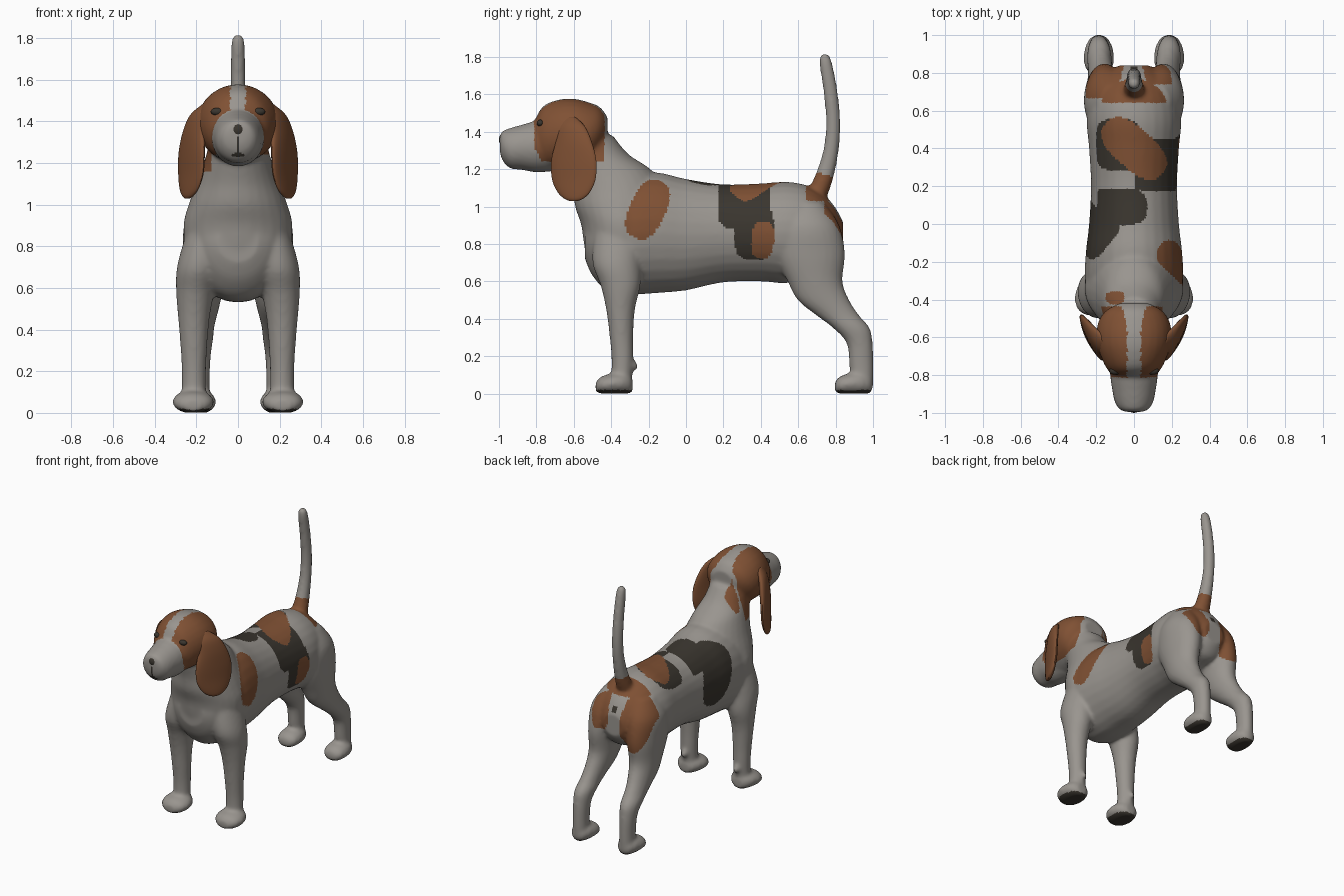
import bpy, bmesh, math
from mathutils import Vector, Matrix


def material(name, rgb):
    m = bpy.data.materials.new(name)
    m.diffuse_color = (*rgb, 1)
    return m


WHITE = material("pale_coat", (0.32, 0.30, 0.275))
BROWN = material("brown_coat", (0.215, 0.082, 0.034))
DARK = material("dark_coat", (0.042, 0.036, 0.028))
ALONG_Y, UPRIGHT = math.pi / 2, 0.0


def tube(bm, rings, tilt, side=1, yaw=0.0, n=28, steps=5):
    """Smooth closed loft; each ring is (x, y, z, half width, half depth)."""
    pts = [Vector(r) for r in rings]
    path = []
    for i in range(len(pts) - 1):
        p0, p1, p2, p3 = (pts[min(max(i + k, 0), len(pts) - 1)] for k in (-1, 0, 1, 2))
        for s in range(steps):
            t = s / steps
            path.append(0.5 * (2 * p1 + (p2 - p0) * t + (2 * p0 - 5 * p1 + 4 * p2 - p3) * t ** 2
                               + (3 * p1 - p0 - 3 * p2 + p3) * t ** 3))
    path.append(pts[-1])
    a = Vector((math.cos(yaw), -math.sin(yaw), 0))
    b = Vector((math.sin(yaw), math.cos(yaw) * math.cos(tilt), math.sin(tilt)))
    loops = []
    for x, y, z, rx, r in path:
        loop = []
        for k in range(n):
            q = 2 * math.pi * k / n
            p = Vector((x, y, z)) + a * rx * math.cos(q) + b * r * math.sin(q)
            loop.append(bm.verts.new((p.x * side, p.y, p.z)))
        loops.append(loop)
    for l0, l1 in zip(loops, loops[1:]):
        for k in range(n):
            bm.faces.new((l0[k], l0[(k + 1) % n], l1[(k + 1) % n], l1[k]))
    bm.faces.new(loops[0])
    bm.faces.new(loops[-1])


def finish(bm, name, mat):
    bmesh.ops.recalc_face_normals(bm, faces=bm.faces)
    me = bpy.data.meshes.new(name)
    bm.to_mesh(me)
    bm.free()
    me.materials.append(mat)
    ob = bpy.data.objects.new(name, me)
    bpy.context.collection.objects.link(ob)
    return ob


def smooth(ob):
    bpy.ops.object.select_all(action='DESELECT')
    ob.select_set(True)
    bpy.context.view_layer.objects.active = ob
    bpy.ops.object.shade_smooth_by_angle(angle=math.radians(50))


def ball(name, mat, loc, radii):
    bm = bmesh.new()
    bmesh.ops.create_uvsphere(bm, u_segments=20, v_segments=12, radius=1,
                              matrix=Matrix.Translation(loc) @ Matrix.Diagonal((*radii, 1)))
    smooth(finish(bm, name, mat))


bm = bmesh.new()
# torso
tube(bm, [(0, -.54, .82, .10, .10), (0, -.50, .83, .17, .20), (0, -.42, .82, .225, .27),
          (0, -.30, .85, .26, .32), (0, -.15, .86, .255, .322), (0, 0, .85, .238, .298),
          (0, .20, .857, .228, .262), (0, .40, .862, .238, .262), (0, .55, .862, .25, .27),
          (0, .68, .875, .22, .225), (0, .78, .85, .16, .17), (0, .84, .84, .08, .08)], ALONG_Y)
# neck and chest
tube(bm, [(0, -.52, 1.38, .13, .13), (0, -.475, 1.28, .143, .167), (0, -.41, 1.20, .165, .22),
          (0, -.365, 1.10, .20, .24), (0, -.35, 1.0, .237, .243), (0, -.34, .90, .262, .22),
          (0, -.34, .75, .25, .193), (0, -.34, .62, .2, .11)], UPRIGHT)
# skull
tube(bm, [(0, -.82, 1.36, .06, .07), (0, -.80, 1.36, .11, .12), (0, -.76, 1.37, .148, .17),
          (0, -.68, 1.385, .183, .187), (0, -.60, 1.39, .198, .187), (0, -.52, 1.39, .19, .168),
          (0, -.46, 1.41, .15, .122), (0, -.42, 1.42, .08, .06)], ALONG_Y)
# muzzle
tube(bm, [(0, -.70, 1.32, .12, .13), (0, -.80, 1.32, .126, .137), (0, -.88, 1.317, .115, .12),
          (0, -.94, 1.312, .103, .108), (0, -.98, 1.325, .078, .08),
          (0, -.995, 1.335, .045, .045)], ALONG_Y)
# tail
tube(bm, [(0, .68, 1.03, .065, .065), (0, .735, 1.15, .048, .052), (0, .775, 1.30, .039, .042),
          (0, .787, 1.45, .037, .039), (0, .772, 1.62, .036, .038), (0, .747, 1.77, .033, .034),
          (0, .742, 1.815, .02, .02)], UPRIGHT)
for s in (-1, 1):
    # front legs
    tube(bm, [(.16, -.36, .86, .09, .13), (.188, -.37, .70, .105, .13), (.205, -.35, .58, .092, .107),
              (.212, -.35, .45, .075, .077), (.212, -.345, .30, .063, .063),
              (.212, -.34, .18, .058, .058), (.212, -.345, .05, .058, .055)], UPRIGHT, s)
    # front paws
    tube(bm, [(.215, -.483, .035, .04, .025), (.215, -.455, .045, .082, .045),
              (.215, -.40, .052, .10, .055), (.215, -.34, .055, .088, .058),
              (.215, -.30, .05, .06, .05), (.215, -.285, .045, .03, .03)], ALONG_Y, s)
    # wrist pads
    tube(bm, [(.21, -.30, .16, .03, .04), (.21, -.275, .152, .022, .028),
              (.21, -.258, .145, .012, .015)], ALONG_Y, s)
    # hind legs
    tube(bm, [(.11, .64, 1.02, .08, .10), (.14, .65, .90, .118, .17), (.155, .662, .75, .108, .188),
              (.162, .69, .60, .092, .147), (.17, .735, .50, .078, .138), (.178, .81, .42, .066, .115),
              (.184, .885, .35, .064, .098), (.186, .928, .27, .055, .07),
              (.186, .938, .15, .05, .065), (.186, .942, .04, .052, .06)], UPRIGHT, s)
    # hind paws
    tube(bm, [(.186, .795, .035, .035, .025), (.186, .82, .045, .07, .045),
              (.186, .87, .052, .08, .056), (.186, .93, .055, .075, .06),
              (.186, .98, .05, .05, .05), (.186, .995, .045, .03, .03)], ALONG_Y, s)
body = finish(bm, "body", WHITE)

# merge the parts into one smooth skin
rm = body.modifiers.new("skin", 'REMESH')
rm.mode = 'VOXEL'
rm.voxel_size = 0.012
sm = body.modifiers.new("soften", 'SMOOTH')
sm.factor, sm.iterations = 0.5, 8
skin = bpy.data.meshes.new_from_object(body.evaluated_get(bpy.context.evaluated_depsgraph_get()))
body.modifiers.clear()
body.data = skin
skin.materials.clear()
for m in (WHITE, BROWN, DARK):
    skin.materials.append(m)
for v in skin.vertices:
    v.co.z = max(v.co.z, 0.002)


def spot(u, v, cu, cv, ru, rv, turn=0.0, power=2.6):
    c, s = math.cos(math.radians(turn)), math.sin(math.radians(turn))
    du, dv = u - cu, v - cv
    return abs((du * c + dv * s) / ru) ** power + abs((dv * c - du * s) / rv) ** power < 1


def coat(p, nz):
    """Coat colour index: 0 pale, 1 brown, 2 dark."""
    x, y, z = p
    # paw pads, mouth
    if z < .02 and nz < -.5:
        return 2
    if y < -.93 and ((abs(x) < .011 and 1.24 < z < 1.33) or (abs(x) < .03 and abs(z - 1.238) < .009)):
        return 2
    # head mask with a pale blaze
    if z > 1.15 and y < -.36:
        blaze = .036 + max(0, y + .55) * .25
        front = -.815 + max(0, 1.33 - z) * .5
        lowest = 1.16 if x < 0 and y > -.55 else 1.24
        return int(front < y < -.435 and abs(x) > blaze and z > lowest
                   or spot(x, y, -.1, -.39, .05, .035))
    # tail base and rump
    if y > .62:
        if spot(x, z, 0, .95, .02, .02) and y > .7:
            return 2
        if 1.03 < z < 1.16 + (.78 - y) * .3 and abs(x) < .17 and y > .64:
            return 1
        if y > .67 and spot(x, z, -.155, .90, .10, .22, 5):
            return 1
        return int(y > .74 and spot(x, z, .125, .95, .075, .17, -8))
    # saddle
    if z > 1.0:
        if spot(x, y, 0, .40, .20, .105, -42):
            return 1
        if spot(x, y, -.085, .42, .115, .135, 0, 4) or spot(x, y, .15, .30, .14, .12, 0, 3):
            return 2
        if spot(x, y, -.10, .09, .17, .10, 0, 3):
            return 2
    # flanks
    if x > 0:
        if spot(y, z, .41, .82, .06, .10, -5):
            return 1
        if spot(y, z, .31, 1.02, .14, .14, 0, 4) or spot(y, z, .365, .86, .105, .145, 0, 3.5):
            return 2
        return int(spot(y, z, -.205, .985, .165, .095, 65))
    return 2 if spot(y, z, -.03, .93, .21, .135, 110) else 0


for f in skin.polygons:
    f.material_index = coat(f.center, f.normal.z)
smooth(body)

# hanging ears
for s, label in ((-1, "ear_a"), (1, "ear_b")):
    bm = bmesh.new()
    tube(bm, [(.155, -.62, 1.48, .015, .03), (.19, -.61, 1.43, .026, .075), (.212, -.60, 1.35, .03, .105),
              (.222, -.60, 1.25, .028, .133), (.226, -.60, 1.15, .026, .13), (.234, -.60, 1.08, .022, .098),
              (.24, -.60, 1.045, .016, .06), (.242, -.60, 1.03, .008, .025)], UPRIGHT, s, yaw=.45)
    smooth(finish(bm, label, BROWN))
    # eyes
    ball("eye" + label[3:], DARK, (.098 * s, -.778, 1.446), (.033, .02, .019))

# nose
ball("nose", DARK, (0, -.962, 1.358), (.043, .038, .042))
